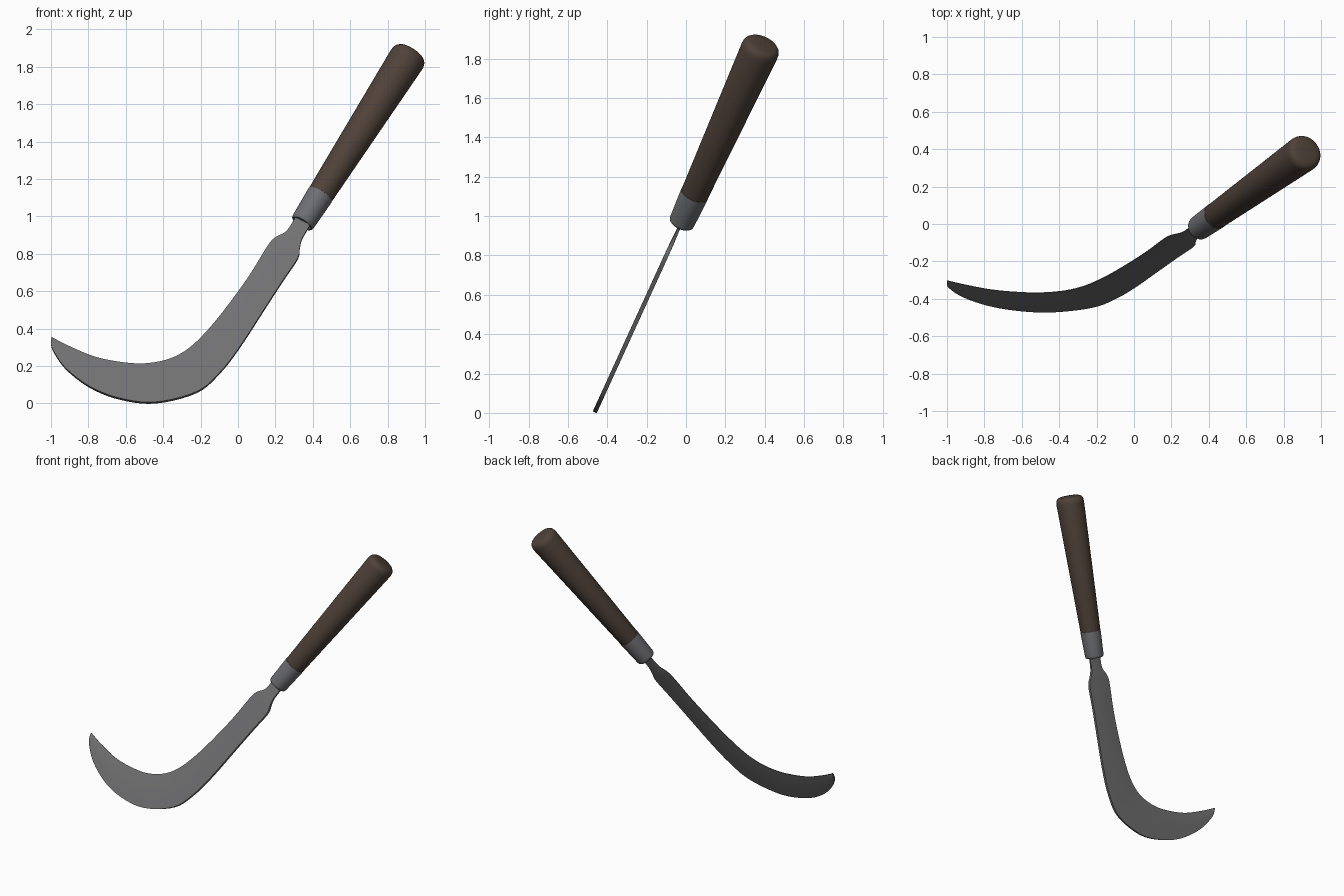
import bpy, bmesh, math
from mathutils import Vector

if "Cube" in bpy.data.objects:
    bpy.data.objects.remove(bpy.data.objects["Cube"])


def material(name, rgb):
    m = bpy.data.materials.new(name)
    m.diffuse_color = (*rgb, 1)
    m.use_nodes = True
    m.node_tree.nodes["Principled BSDF"].inputs["Base Color"].default_value = m.diffuse_color
    return m


STEEL = material("blade steel", (0.165, 0.165, 0.17))
COLLAR = material("collar steel", (0.155, 0.157, 0.17))
WOOD = material("dark wood", (0.078, 0.054, 0.041))


def finish(name, bm, mat, angle):
    bmesh.ops.recalc_face_normals(bm, faces=bm.faces)
    me = bpy.data.meshes.new(name)
    bm.to_mesh(me)
    bm.free()
    me.materials.append(mat)
    ob = bpy.data.objects.new(name, me)
    bpy.context.collection.objects.link(ob)
    bpy.ops.object.select_all(action='DESELECT')
    ob.select_set(True)
    bpy.context.view_layer.objects.active = ob
    bpy.ops.object.shade_smooth_by_angle(angle=math.radians(angle))


def skin(bm, rings):
    # bridge closed rings and cap both ends
    vs = [[bm.verts.new(p) for p in r] for r in rings]
    n = len(vs[0])
    for a, b in zip(vs, vs[1:]):
        for i in range(n):
            j = (i + 1) % n
            bm.faces.new((a[i], a[j], b[j], b[i]))
    bm.faces.new(vs[0])
    bm.faces.new(vs[-1])


# handle axis
BASE = Vector((0.343, -0.024, 0.963))
AXIS = Vector((0.915, 0.383, 1.86)) - BASE
LENGTH = AXIS.length
AXIS.normalize()
SIDE = AXIS.cross(Vector((0, 0, 1))).normalized()
UP = SIDE.cross(AXIS)


def turned(name, profile, mat, n=48):
    # lathe (distance, radius) pairs around the handle axis
    bm = bmesh.new()
    skin(bm, [[BASE + AXIS * d + (SIDE * math.cos(t) + UP * math.sin(t)) * r
               for t in (2 * math.pi * i / n for i in range(n))] for d, r in profile])
    finish(name, bm, mat, 50)


turned("ferrule", [(0.012, 0.048), (0, 0.052), (-0.002, 0.058), (0.004, 0.064),
                   (0.015, 0.066), (0.19, 0.0725), (0.192, 0.068)], COLLAR)
E = LENGTH
turned("handle", [(0.17, 0.066), (0.19, 0.071), (E - 0.03, 0.0985), (E - 0.012, 0.0975), (E + 0.004, 0.092),
                  (E + 0.015, 0.081), (E + 0.02, 0.066), (E + 0.022, 0.03)], WOOD)

# blade outline as seen from the front: (outer x, z, inner x, z, thickness)
STATIONS = [
    (0.405, 0.985, 0.325, 1.03, 0.014),
    (0.375, 0.935, 0.300, 0.984, 0.014),
    (0.342, 0.877, 0.257, 0.920, 0.018),
    (0.331, 0.835, 0.200, 0.888, 0.021),
    (0.320, 0.775, 0.160, 0.845, 0.022),
    (0.240, 0.655, 0.064, 0.690, 0.022),
    (0.130, 0.485, -0.043, 0.540, 0.022),
    (0.010, 0.300, -0.150, 0.406, 0.022),
    (-0.095, 0.165, -0.257, 0.300, 0.022),
    (-0.220, 0.060, -0.364, 0.240, 0.022),
    (-0.440, 0.004, -0.497, 0.214, 0.022),
    (-0.630, 0.024, -0.630, 0.222, 0.022),
    (-0.790, 0.086, -0.765, 0.250, 0.021),
    (-0.920, 0.185, -0.888, 0.300, 0.019),
    (-0.990, 0.285, -0.965, 0.338, 0.016),
    (-1.000, 0.335, -0.997, 0.356, 0.012),
]
NORMAL = Vector((0, -0.9095, 0.4157))


def spline(pts, steps=5):
    out = []
    for i in range(len(pts) - 1):
        p0, p1, p2, p3 = (pts[min(max(i + k, 0), len(pts) - 1)] for k in (-1, 0, 1, 2))
        for s in range(steps):
            t = s / steps
            out.append([b + 0.5 * t * (c - a + t * (2 * a - 5 * b + 4 * c - d + t * (3 * (b - c) + d - a)))
                        for a, b, c, d in zip(p0, p1, p2, p3)])
    return out + [list(pts[-1])]


rings = []
for ox, oz, ix, iz, t in spline(STATIONS):
    outer = Vector((ox, -0.465 + 0.457 * oz, oz))
    inner = Vector((ix, -0.465 + 0.457 * iz, iz))
    # blunt back on the outside, thin cutting edge on the inside
    section = [(0, 0.5), (0.35, 0.5), (0.7, 0.38), (1, 0.08)]
    front = [outer.lerp(inner, f) + NORMAL * t * h for f, h in section]
    back = [outer.lerp(inner, f) - NORMAL * t * h for f, h in reversed(section)]
    rings.append(front + back)
bm = bmesh.new()
skin(bm, rings)
finish("blade", bm, STEEL, 40)
